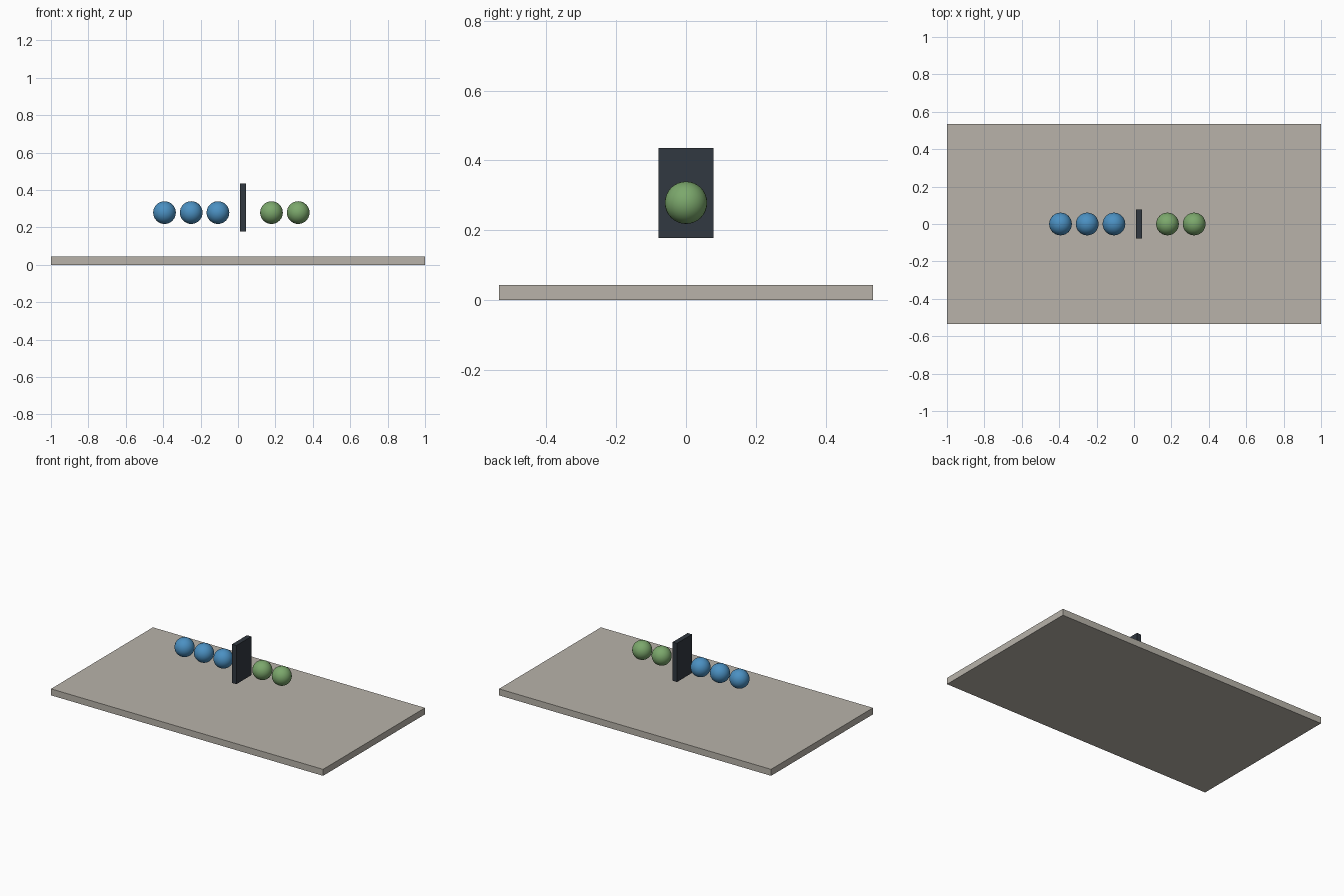
import bpy

old = bpy.data.objects.get("Cube")
if old:
    bpy.data.objects.remove(old, do_unlink=True)


def make_material(name, rgb):
    mat = bpy.data.materials.new(name)
    mat.use_nodes = True
    color = (*rgb, 1.0)
    mat.diffuse_color = color
    mat.node_tree.nodes["Principled BSDF"].inputs["Base Color"].default_value = color
    return mat


stone = make_material("warm grey", (0.48, 0.45, 0.40))
blue = make_material("blue", (0.07, 0.28, 0.54))
green = make_material("green", (0.20, 0.39, 0.15))
charcoal = make_material("charcoal", (0.031, 0.040, 0.052))


def add_box(name, center, size, mat):
    bpy.ops.mesh.primitive_cube_add(size=1, location=center)
    obj = bpy.context.object
    obj.name = name
    obj.scale = size
    bpy.ops.object.transform_apply(location=False, rotation=False, scale=True)
    obj.data.materials.append(mat)


def add_ball(name, x, mat):
    bpy.ops.mesh.primitive_uv_sphere_add(
        segments=32, ring_count=16, radius=0.0607, location=(x, 0, 0.279))
    obj = bpy.context.object
    obj.name = name
    obj.data.materials.append(mat)
    bpy.ops.object.shade_smooth()


# Base board and upright divider
add_box("base_board", (0, 0, 0.0215), (2, 1.07, 0.043), stone)
add_box("divider_panel", (0.027, 0, 0.307), (0.032, 0.157, 0.257), charcoal)

# Row of evenly spaced balls, with the divider in the empty slot
spacing = 1 / 7
for i in range(3):
    add_ball(f"blue_ball_{i + 1}", -0.393 + i * spacing, blue)
for i in range(2):
    add_ball(f"green_ball_{i + 1}", 0.179 + i * spacing, green)
